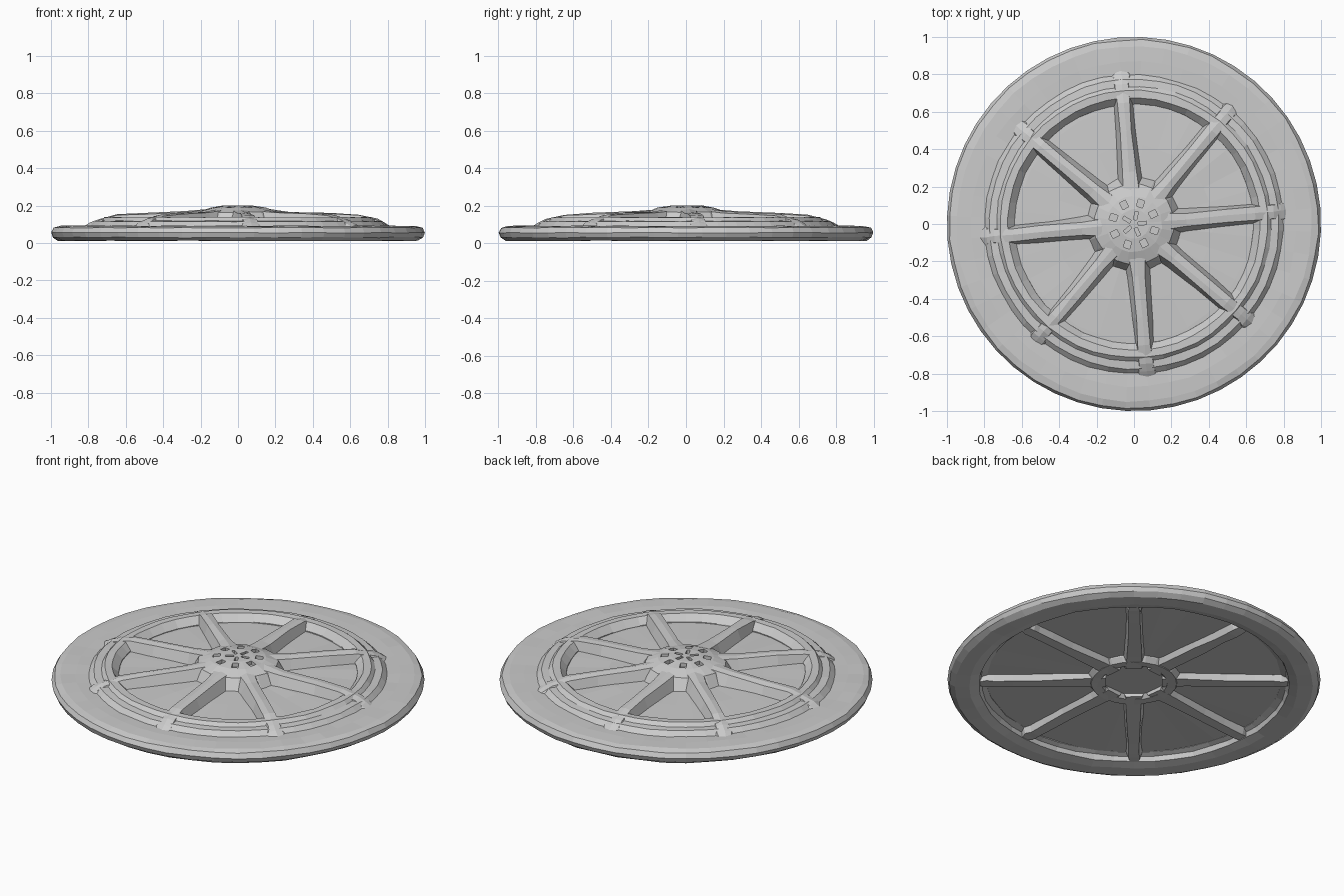
import bpy, bmesh, math, random
from mathutils import Matrix, Vector

if "Cube" in bpy.data.objects:
    bpy.data.objects.remove(bpy.data.objects["Cube"])

random.seed(4)
TILT = math.radians(5)


def finish(bm, name):
    bmesh.ops.recalc_face_normals(bm, faces=bm.faces)
    mesh = bpy.data.meshes.new(name)
    bm.to_mesh(mesh)
    bm.free()
    obj = bpy.data.objects.new(name, mesh)
    bpy.context.collection.objects.link(obj)
    return obj


def lathe(name, profile, sides, jitter=0.0, closed=False):
    """Spin (radius, z) points about z; open profiles are capped at both ends."""
    bm = bmesh.new()
    rings = []
    for r, z in profile:
        ring = []
        for i in range(sides):
            a = math.tau * i / sides + TILT
            dr = 0 if r > 0.985 else random.uniform(-jitter, jitter)
            dz = random.uniform(-jitter, jitter) * 0.6
            ring.append(bm.verts.new(((r + dr) * math.cos(a), (r + dr) * math.sin(a), z + dz)))
        rings.append(ring)
    pairs = list(zip(rings, rings[1:]))
    if closed:
        pairs.append((rings[-1], rings[0]))
    for lo, hi in pairs:
        for i in range(sides):
            j = (i + 1) % sides
            bm.faces.new((lo[i], lo[j], hi[j], hi[i]))
    if not closed:
        bm.faces.new(rings[0][::-1])
        bm.faces.new(rings[-1])
    return finish(bm, name)


# Rounded, slightly hand-worn outer rim
lathe("outer_rim", [
    (0.83, 0.025), (0.88, 0.012), (0.96, 0.012), (0.99, 0.03), (1.0, 0.055),
    (0.985, 0.082), (0.95, 0.09), (0.87, 0.092), (0.79, 0.09), (0.79, 0.06), (0.82, 0.05)],
    48, 0.004, True)

# Stepped raised ring where the dish meets the rim
lathe("stepped_ring", [
    (0.64, 0.075), (0.82, 0.065), (0.80, 0.09), (0.775, 0.115), (0.735, 0.118),
    (0.715, 0.137), (0.675, 0.137), (0.64, 0.10)], 48, 0.003, True)

# Thin faceted dish behind the spokes
lathe("dish", [
    (0.10, 0.065), (0.80, 0.062), (0.78, 0.088), (0.62, 0.096), (0.42, 0.102), (0.10, 0.106)],
    32, 0.004, True)


# Eight tapered spokes: radius, half base, half top, bottom z, top z
SPOKE = [
    (0.15, 0.075, 0.045, 0.035, 0.182),
    (0.28, 0.066, 0.034, 0.033, 0.168),
    (0.50, 0.055, 0.032, 0.030, 0.161),
    (0.65, 0.050, 0.034, 0.028, 0.153),
    (0.75, 0.050, 0.036, 0.026, 0.128),
    (0.79, 0.054, 0.040, 0.026, 0.110),
    (0.825, 0.040, 0.032, 0.028, 0.088)]


def spoke(index):
    bm = bmesh.new()
    rings = []
    for r, base, top, low, high in SPOKE:
        section = [(-0.6 * base, low), (0.6 * base, low), (base, 0.09 if high > 0.1 else 0.075),
                   (top, high - 0.006), (0, high), (-top, high - 0.006),
                   (-base, 0.09 if high > 0.1 else 0.075)]
        rings.append([bm.verts.new((r, y + random.uniform(-0.004, 0.004),
                                    z + random.uniform(-0.003, 0.003))) for y, z in section])
    n = len(rings[0])
    for a, b in zip(rings, rings[1:]):
        for i in range(n):
            j = (i + 1) % n
            bm.faces.new((a[i], a[j], b[j], b[i]))
    bm.faces.new(rings[0][::-1])
    bm.faces.new(rings[-1])
    bmesh.ops.rotate(bm, verts=bm.verts, cent=Vector(),
                     matrix=Matrix.Rotation(TILT + index * math.tau / 8, 3, 'Z'))
    finish(bm, f"spoke_{index + 1}")


for k in range(8):
    spoke(k)

# Domed hub with a shallow recess underneath
hub = lathe("hub", [
    (0.16, 0.055), (0.18, 0.035), (0.23, 0.032), (0.25, 0.06), (0.255, 0.10),
    (0.215, 0.165), (0.15, 0.188), (0.08, 0.20)], 24, 0.003)

# Bolt pits and central star of slots pressed into the hub
cut = bmesh.new()


def pit(radius, angle, length, width):
    place = (Matrix.Rotation(angle, 4, 'Z') @ Matrix.Translation((radius, 0, 0.2))
             @ Matrix.Diagonal((length, width, 0.05, 1)))
    bmesh.ops.create_cube(cut, size=1, matrix=place)


for k in range(8):
    pit(0.115, TILT + (k + 0.5) * math.tau / 8, 0.04, 0.035)
for k in range(5):
    pit(0.045, TILT + k * math.tau / 5, 0.045, 0.018)
cutter = finish(cut, "hub_pit_cutter")
cutter.hide_render = True

mod = hub.modifiers.new("pits", 'BOOLEAN')
mod.operation = 'DIFFERENCE'
mod.object = cutter
mod.solver = 'EXACT'
bpy.context.view_layer.objects.active = hub
bpy.ops.object.modifier_apply(modifier=mod.name)
bpy.data.objects.remove(cutter)
